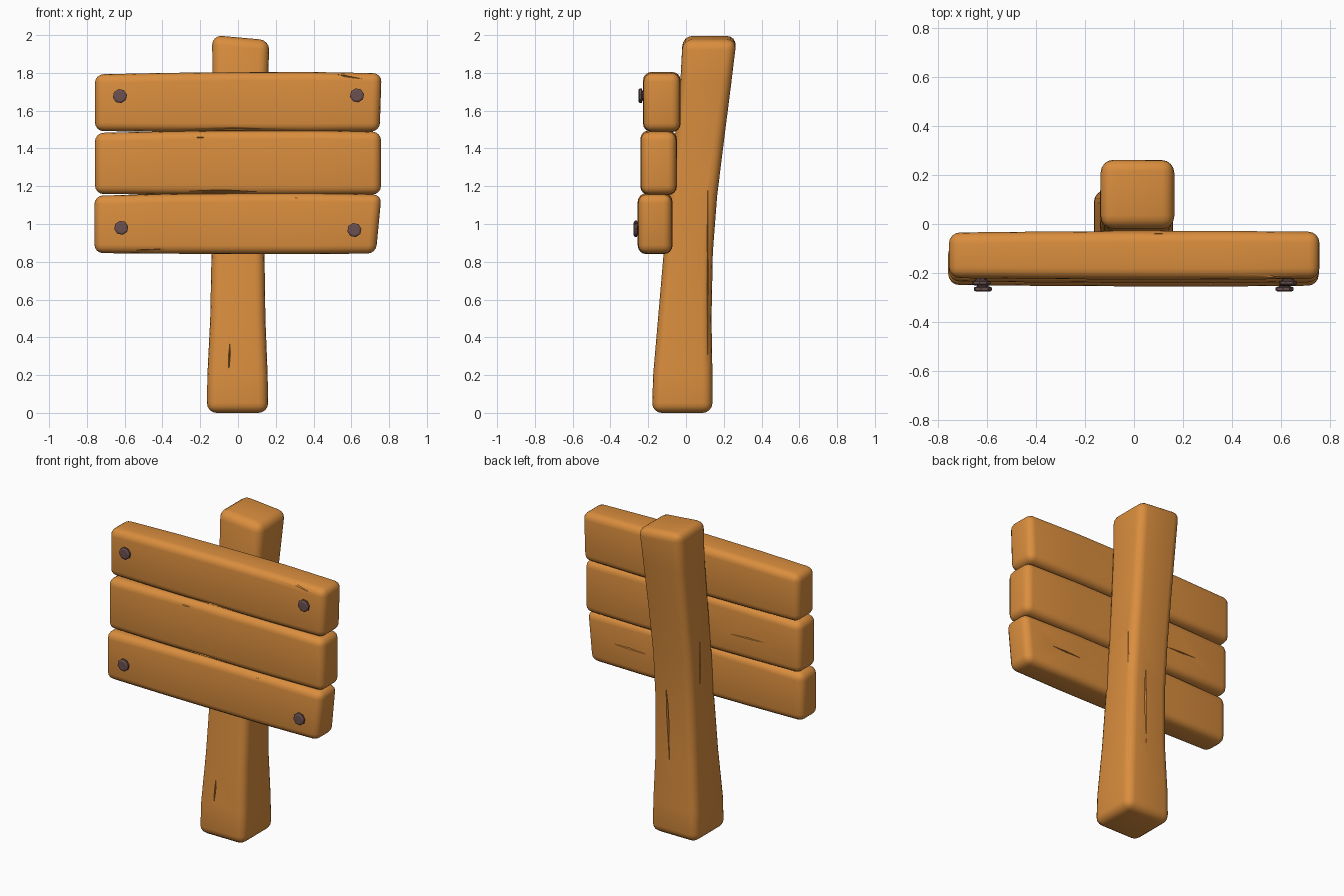
import bpy, bmesh, math
from mathutils import Vector

cube = bpy.data.objects.get("Cube")
if cube:
    bpy.data.objects.remove(cube, do_unlink=True)


def material(name, rgb, rough):
    m = bpy.data.materials.new(name)
    m.use_nodes = True
    m.diffuse_color = (*rgb, 1)
    bsdf = m.node_tree.nodes["Principled BSDF"]
    bsdf.inputs["Base Color"].default_value = (*rgb, 1)
    bsdf.inputs["Roughness"].default_value = rough
    return m


WOOD = material("warm wood", (0.70, 0.27, 0.048), 0.8)
IRON = material("rusty iron", (0.15, 0.08, 0.08), 0.6)


def make_object(name, bm, mat):
    bmesh.ops.recalc_face_normals(bm, faces=bm.faces)
    mesh = bpy.data.meshes.new(name)
    bm.to_mesh(mesh)
    bm.free()
    mesh.materials.append(mat)
    ob = bpy.data.objects.new(name, mesh)
    bpy.context.collection.objects.link(ob)
    return ob


def activate(ob):
    bpy.ops.object.select_all(action="DESELECT")
    ob.select_set(True)
    bpy.context.view_layer.objects.active = ob


def beam(name, rings, place, radius, adjust=None):
    """Loft rectangles (t, a0, a1, b0, b1) along t, then round the hard edges."""
    bm = bmesh.new()
    loops = [[bm.verts.new(place(t, a, b)) for a, b in
              ((a0, b0), (a1, b0), (a1, b1), (a0, b1))]
             for t, a0, a1, b0, b1 in rings]
    for low, high in zip(loops, loops[1:]):
        for i in range(4):
            j = (i + 1) % 4
            bm.faces.new((low[i], low[j], high[j], high[i]))
    bm.faces.new(loops[0])
    bm.faces.new(loops[-1])
    if adjust:
        for v in bm.verts:
            adjust(v.co)
    bmesh.ops.recalc_face_normals(bm, faces=bm.faces)
    hard = [e for e in bm.edges if e.calc_face_angle(0) > math.radians(40)]
    bmesh.ops.bevel(bm, geom=hard, offset=radius, segments=4, profile=0.5,
                    affect="EDGES", clamp_overlap=True)
    return make_object(name, bm, WOOD)


def carve(ob, cracks):
    """Cut slim pointed splits given as (centre, half sizes, tilt about y)."""
    for centre, half, tilt in cracks:
        bm = bmesh.new()
        tips = [Vector(half[k] * s if k == i else 0 for k in range(3))
                for i in range(3) for s in (-1, 1)]
        bmesh.ops.convex_hull(bm, input=[bm.verts.new(p) for p in tips])
        cutter = make_object("crack_cutter", bm, WOOD)
        cutter.location = centre
        cutter.rotation_euler.y = tilt
        cutter.hide_render = True
        mod = ob.modifiers.new("crack", "BOOLEAN")
        mod.operation = "DIFFERENCE"
        mod.solver = "EXACT"
        mod.object = cutter
        activate(ob)
        bpy.ops.object.modifier_apply(modifier=mod.name)
        bpy.data.objects.remove(cutter, do_unlink=True)


def smooth(ob, degrees=35):
    activate(ob)
    bpy.ops.object.shade_smooth_by_angle(angle=math.radians(degrees))


# Leaning post, flared at the foot, with a slanted top
def slant_top(co):
    if co.z > 1.9:
        co.z -= 0.09 * (co.x + 0.135)


post = beam("post", [
    (0.00, -0.165, 0.16, -0.18, 0.14),
    (0.20, -0.162, 0.157, -0.174, 0.14),
    (0.50, -0.147, 0.145, -0.148, 0.135),
    (0.85, -0.14, 0.14, -0.118, 0.142),
    (1.15, -0.14, 0.14, -0.09, 0.165),
    (1.45, -0.137, 0.147, -0.06, 0.202),
    (1.75, -0.135, 0.158, -0.03, 0.24),
    (2.00, -0.137, 0.167, -0.017, 0.268),
], lambda t, a, b: (a, b, t), 0.052, slant_top)
carve(post, [
    ((-0.045, -0.167, 0.31), (0.005, 0.02, 0.12), 0.04),
    ((0.14, 0.115, 0.72), (0.02, 0.008, 0.48), 0),
    ((0.03, 0.14, 0.75), (0.007, 0.02, 0.4), 0.03),
    ((-0.14, 0.06, 1.1), (0.02, 0.006, 0.18), 0),
])
smooth(post)

# Three planks, each set a little further forward than the one above
SWELL = ((-1, -0.010), (-0.5, -0.002), (0, 0.002), (0.5, 0.003), (1, -0.004))
planks = {
    # name: left x, right x, front y, back y, bottom z, top z, end slant
    "top_plank": (-0.757, 0.755, -0.226, -0.030, 1.488, 1.802, 0.005),
    "middle_plank": (-0.757, 0.757, -0.240, -0.050, 1.155, 1.492, 0.0),
    "bottom_plank": (-0.760, 0.745, -0.254, -0.073, 0.842, 1.160, 0.015),
}
cracks = {
    "top_plank": [((0.56, -0.224, 1.785), (0.11, 0.02, 0.007), 0.17),
                  ((-0.03, -0.226, 1.502), (0.3, 0.03, 0.012), -0.01),
                  ((0.1, -0.04, 1.8), (0.1, 0.006, 0.015), 0)],
    "middle_plank": [((-0.2, -0.241, 1.458), (0.04, 0.015, 0.004), 0),
                     ((-0.08, -0.241, 1.172), (0.3, 0.03, 0.011), 0.01),
                     ((-0.4, -0.048, 1.3), (0.15, 0.015, 0.005), 0.03)],
    "bottom_plank": [((-0.5, -0.252, 0.862), (0.13, 0.02, 0.006), -0.05),
                     ((0.31, -0.255, 1.14), (0.015, 0.012, 0.005), 0),
                     ((0.45, -0.07, 1.0), (0.14, 0.015, 0.005), -0.02)],
}
for name, (x0, x1, y0, y1, z0, z1, slant) in planks.items():
    mid, half, zm = (x0 + x1) / 2, (x1 - x0) / 2, (z0 + z1) / 2

    def lean_end(co):
        if co.x > mid + half * 0.9:
            co.x += slant * (1 if co.z > zm else -1)

    rings = [(mid + s * half, y0 - d * 0.5, y1 + d * 0.5, z0 - d * 0.4, z1 + d)
             for s, d in SWELL]
    plank = beam(name, rings, lambda t, a, b: (t, a, b), 0.045, lean_end)
    carve(plank, cracks[name])
    smooth(plank)


# Iron nails: a narrow neck under a wide, chamfered head
def nail(name, x, z, tip):
    bm = bmesh.new()
    profile = ((0.06, 0.024), (0.022, 0.024), (0.017, 0.038),
               (0.006, 0.038), (0, 0.028))
    sides = 8
    loops = [[bm.verts.new((x + r * math.cos(k * math.tau / sides + 0.2), tip + d,
                            z + r * math.sin(k * math.tau / sides + 0.2)))
              for k in range(sides)] for d, r in profile]
    for low, high in zip(loops, loops[1:]):
        for i in range(sides):
            j = (i + 1) % sides
            bm.faces.new((low[i], low[j], high[j], high[i]))
    bm.faces.new(loops[0])
    bm.faces.new(loops[-1])
    smooth(make_object(name, bm, IRON), 30)


nail("upper_right_nail", -0.625, 1.677, -0.252)
nail("upper_left_nail", 0.63, 1.681, -0.252)
nail("lower_right_nail", -0.618, 0.98, -0.277)
nail("lower_left_nail", 0.616, 0.968, -0.277)
